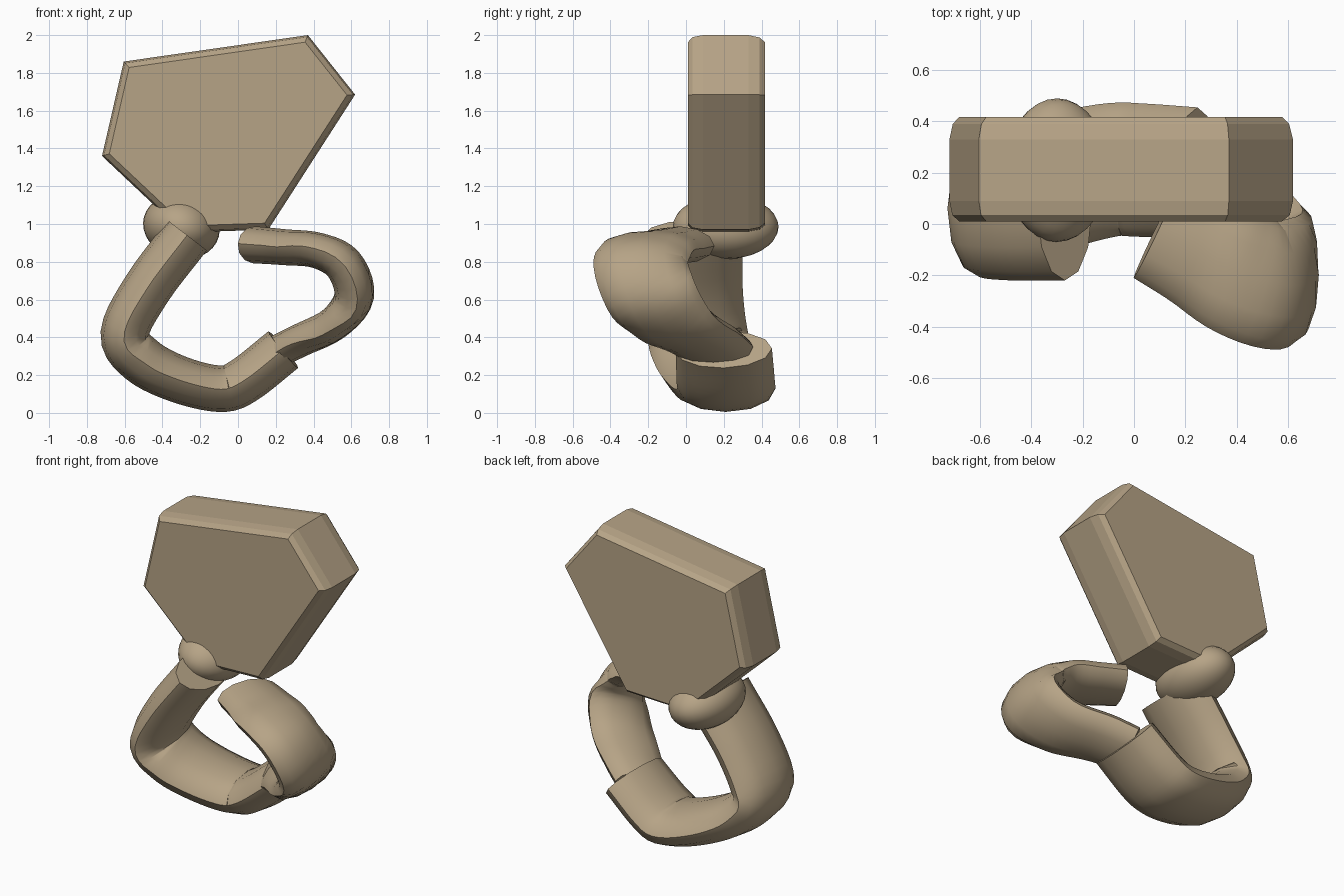
import bpy, bmesh, math
from mathutils import Vector

if "Cube" in bpy.data.objects:
    bpy.data.objects.remove(bpy.data.objects["Cube"])

tan = bpy.data.materials.new("tan")
tan.diffuse_color = (0.47, 0.37, 0.24, 1)
tan.use_nodes = True
tan.node_tree.nodes["Principled BSDF"].inputs["Base Color"].default_value = tan.diffuse_color


def make_object(name, rings, smooth_angle):
    """Skin a list of equal-length rings, cap both ends, shade by angle."""
    bm = bmesh.new()
    loops = [[bm.verts.new(p) for p in ring] for ring in rings]
    n = len(loops[0])
    for a, b in zip(loops, loops[1:]):
        for i in range(n):
            bm.faces.new((a[i], a[(i + 1) % n], b[(i + 1) % n], b[i]))
    bm.faces.new(loops[0])
    bm.faces.new(loops[-1])
    bmesh.ops.recalc_face_normals(bm, faces=bm.faces)
    mesh = bpy.data.meshes.new(name)
    bm.to_mesh(mesh)
    bm.free()
    obj = bpy.data.objects.new(name, mesh)
    bpy.context.collection.objects.link(obj)
    finish(obj, smooth_angle)
    return obj


def finish(obj, smooth_angle):
    obj.data.materials.append(tan)
    bpy.ops.object.select_all(action='DESELECT')
    obj.select_set(True)
    bpy.context.view_layer.objects.active = obj
    if smooth_angle:
        bpy.ops.object.shade_smooth_by_angle(angle=math.radians(smooth_angle))


def spline(keys, steps=5):
    """Catmull-Rom resampling of (x, y, z, thin radius, wide radius) keys."""
    k = [Vector(v) for v in keys]
    k = [2 * k[0] - k[1]] + k + [2 * k[-1] - k[-2]]
    out = []
    for p0, p1, p2, p3 in zip(k, k[1:], k[2:], k[3:]):
        for s in range(steps):
            t = s / steps
            out.append(0.5 * (2 * p1 + (p2 - p0) * t
                              + (2 * p0 - 5 * p1 + 4 * p2 - p3) * t * t
                              + (3 * p1 - p0 - 3 * p2 + p3) * t ** 3))
    return out + [k[-2]]


def tube(name, keys, sides=12):
    """Oval tube whose wide axis follows y."""
    pts = spline(keys)
    pos = [Vector(p[:3]) for p in pts]
    rings = []
    for i, p in enumerate(pts):
        t = (pos[min(i + 1, len(pos) - 1)] - pos[max(i - 1, 0)]).normalized()
        wide = Vector((0, 1, 0))
        wide = (wide - t * wide.dot(t)).normalized()
        thin = wide.cross(t)
        rings.append([pos[i] + thin * p[3] * math.cos(2 * math.pi * j / sides)
                      + wide * p[4] * math.sin(2 * math.pi * j / sides)
                      for j in range(sides)])
    return make_object(name, rings, 50)


def inset(outline, d):
    """Offset a clockwise outline inward by d."""
    out = []
    n = len(outline)
    for i in range(n):
        p, a, b = (Vector(outline[j % n]) for j in (i, i - 1, i + 1))
        e1, e2 = (p - a).normalized(), (b - p).normalized()
        n1, n2 = Vector((e1.y, -e1.x)), Vector((e2.y, -e2.x))
        out.append(p + (n1 + n2) * d / (1 + n1.dot(n2)))
    return out


# Thick plate with chamfered rims
outline = [(-0.72, 1.36), (-0.605, 1.86), (0.37, 2.0), (0.62, 1.685),
           (0.16, 0.97), (-0.29, 0.955)]
profile = [(0.01, 0.035), (0.035, 0.01), (0.09, 0.0),
           (0.33, 0.0), (0.39, 0.012), (0.418, 0.035)]
make_object("plate", [[(q.x, y, q.y) for q in inset(outline, d)]
                      for y, d in profile], 0)

# Oval knuckle at the plate's lower corner
bpy.ops.mesh.primitive_uv_sphere_add(segments=32, ring_count=16, radius=1,
                                     location=(-0.3, 0.21, 0.985),
                                     rotation=(0, math.radians(15), 0))
knuckle = bpy.context.object
knuckle.name = "knuckle"
knuckle.scale = (0.205, 0.28, 0.168)
finish(knuckle, 40)

# Wide lower arm
tube("lower_arm", [
    (-0.27, 0.04, 0.94, 0.132, 0.26),
    (-0.48, 0.04, 0.66, 0.13, 0.26),
    (-0.60, 0.06, 0.42, 0.128, 0.265),
    (-0.51, 0.10, 0.28, 0.13, 0.265),
    (-0.32, 0.16, 0.18, 0.125, 0.265),
    (-0.10, 0.21, 0.128, 0.123, 0.26),
    (0.03, 0.21, 0.17, 0.125, 0.26),
    (0.24, 0.20, 0.335, 0.125, 0.255)])

# Thinner forearm curling back toward the plate
tube("forearm", [
    (0.18, 0.19, 0.31, 0.088, 0.19),
    (0.32, 0.10, 0.38, 0.088, 0.20),
    (0.51, -0.06, 0.475, 0.092, 0.22),
    (0.615, -0.18, 0.62, 0.105, 0.24),
    (0.56, -0.24, 0.785, 0.104, 0.25),
    (0.42, -0.20, 0.86, 0.095, 0.245),
    (0.25, -0.11, 0.877, 0.095, 0.22),
    (0.085, -0.03, 0.89, 0.098, 0.20)])
